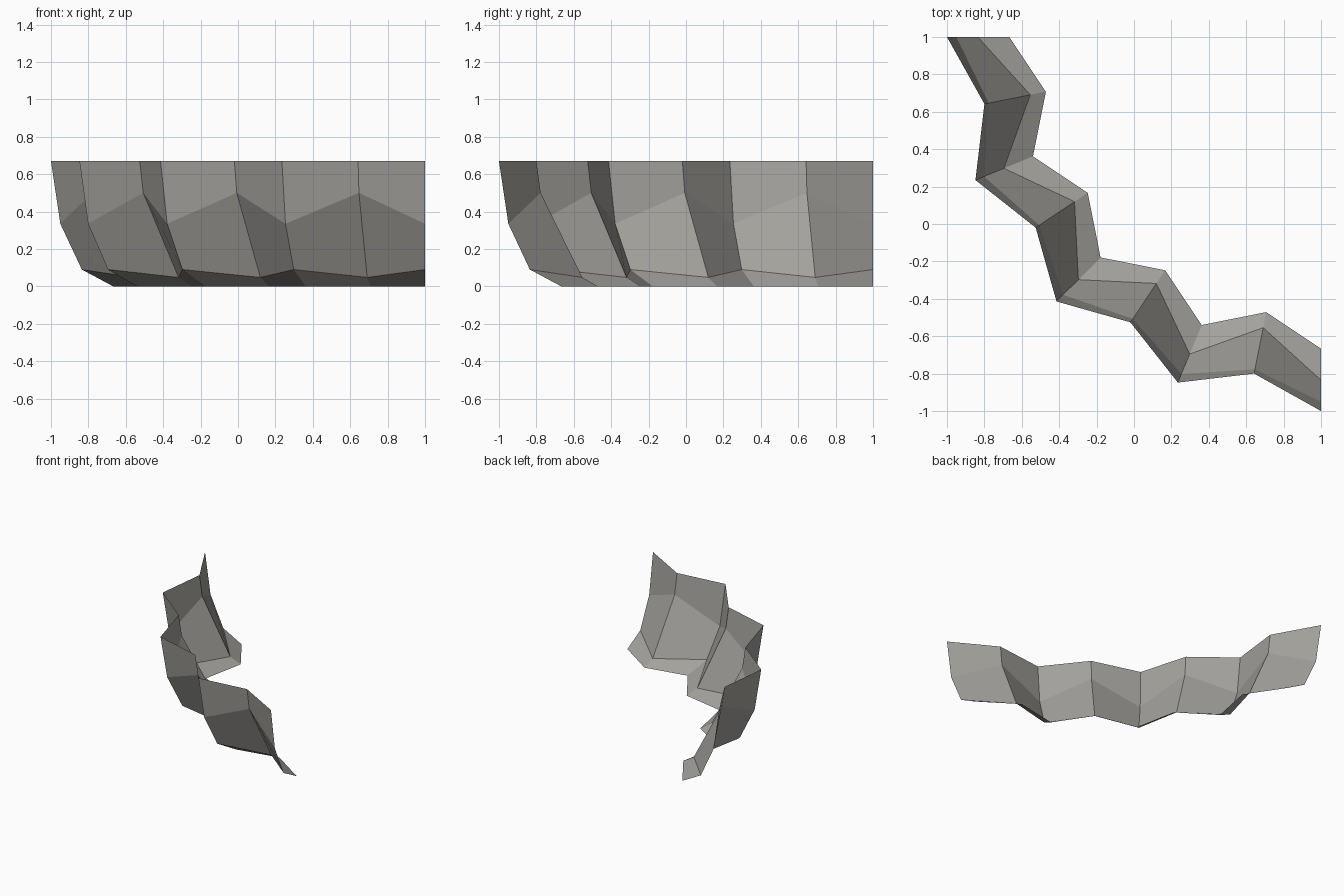
import bpy
import bmesh
from math import cos, sin, radians

cube = bpy.data.objects.get("Cube")
if cube:
    bpy.data.objects.remove(cube, do_unlink=True)

# Cliff profiles as (radius, height), from the rim to the foot
RECESS = [(2.0, 0.67), (1.95, 0.335), (1.835, 0.09), (1.667, 0.0)]
RIDGE = [(1.835, 0.67), (1.812, 0.5), (1.585, 0.048), (1.5, 0.0)]
COLUMNS = 9
CENTRE = 1.0

# Rock colour
rock = bpy.data.materials.new("warm_grey_rock")
rock.use_nodes = True
colour = (0.37, 0.36, 0.335, 1.0)
rock.diffuse_color = colour
shader = rock.node_tree.nodes["Principled BSDF"]
shader.inputs["Base Color"].default_value = colour
shader.inputs["Roughness"].default_value = 0.9

# Quarter-turn cliff wall: recesses and ridges alternate around the corner
bm = bmesh.new()
columns = []
for i in range(COLUMNS):
    angle = radians(180 + 90 * i / (COLUMNS - 1))
    profile = RIDGE if i % 2 else RECESS
    columns.append([bm.verts.new((CENTRE + r * cos(angle), CENTRE + r * sin(angle), z))
                    for r, z in profile])

# Faces look inwards, towards the centre of the turn
for a, b in zip(columns, columns[1:]):
    for j in range(len(a) - 1):
        bm.faces.new((a[j], b[j], b[j + 1], a[j + 1]))

mesh = bpy.data.meshes.new("cliff_corner")
bm.to_mesh(mesh)
bm.free()
mesh.materials.append(rock)
cliff = bpy.data.objects.new("cliff_corner", mesh)
bpy.context.collection.objects.link(cliff)
